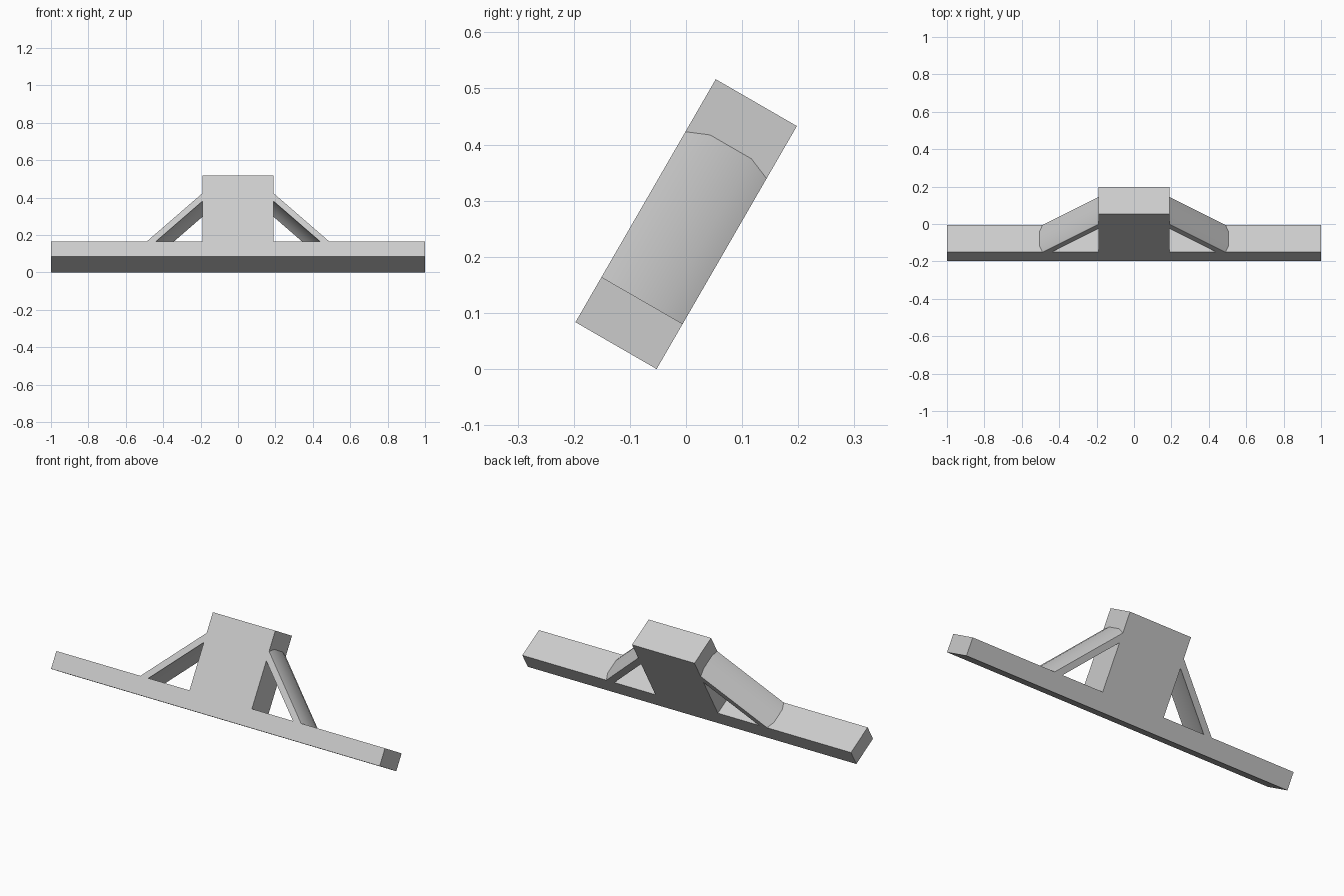
import bpy
import bmesh
import math

old = bpy.data.objects.get("Cube")
if old:
    bpy.data.objects.remove(old, do_unlink=True)

# Sizes in the untilted frame: x across, y depth, z up
DEPTH, HEIGHT = 0.167, 0.5
BAR_TOP, POST = 0.093, 0.19
TILT = math.radians(-30)

grey = bpy.data.materials.new("light grey")
grey.use_nodes = True
grey.diffuse_color = (0.6, 0.6, 0.6, 1)
grey.node_tree.nodes["Principled BSDF"].inputs["Base Color"].default_value = (0.6, 0.6, 0.6, 1)


def loft(name, ring_a, ring_b):
    """Solid between two matching rings, leaned back into place."""
    bm = bmesh.new()
    a = [bm.verts.new(p) for p in ring_a]
    b = [bm.verts.new(p) for p in ring_b]
    bm.faces.new(a)
    bm.faces.new(b[::-1])
    for i in range(len(a)):
        j = (i + 1) % len(a)
        bm.faces.new((a[j], a[i], b[i], b[j]))
    bmesh.ops.recalc_face_normals(bm, faces=bm.faces)
    mesh = bpy.data.meshes.new(name)
    bm.to_mesh(mesh)
    bm.free()
    mesh.materials.append(grey)
    obj = bpy.data.objects.new(name, mesh)
    bpy.context.collection.objects.link(obj)
    obj.rotation_euler.x = TILT
    obj.location = (0, -0.197, DEPTH / 2)
    return obj


# Long bar with the central post, one flush T-shaped block
half = [(POST, HEIGHT), (POST, BAR_TOP), (1, BAR_TOP), (1, 0)]
outline = half + [(-x, z) for x, z in reversed(half)]
loft("bar_and_post",
     [(x, 0, z) for x, z in outline],
     [(x, DEPTH, z) for x, z in outline])

# Diagonal braces: arched band running from the post down to the bar
arch = [(0, 0), (0.041, 0.017), (DEPTH - 0.041, 0.017), (DEPTH, 0)]
section = [(y, h + 0.049) for y, h in arch] + arch[::-1]
reach = 0.25
braces = loft("diagonal_braces",
              [(POST, y, BAR_TOP + reach + h) for y, h in section],
              [(POST + reach + h, y, BAR_TOP) for y, h in section])
bpy.ops.object.select_all(action='DESELECT')
braces.select_set(True)
bpy.context.view_layer.objects.active = braces
bpy.ops.object.shade_smooth_by_angle(angle=math.radians(35))
braces.modifiers.new("both sides", 'MIRROR').use_axis = (True, False, False)
